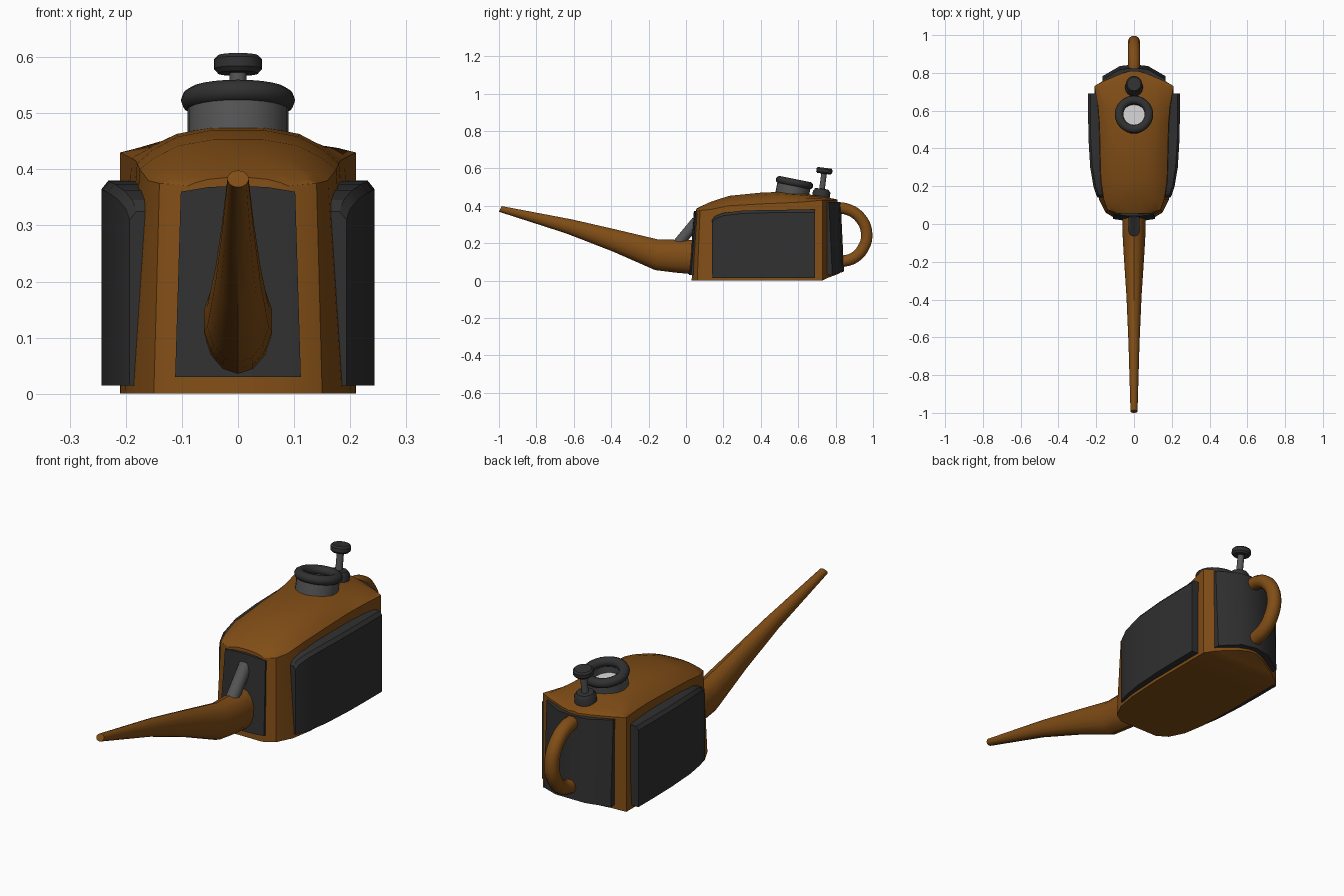
import bpy, bmesh, math
from mathutils import Vector, Matrix

if "Cube" in bpy.data.objects:
    bpy.data.objects.remove(bpy.data.objects["Cube"])


def material(name, rgb):
    m = bpy.data.materials.new(name)
    m.diffuse_color = (*rgb, 1)
    m.use_nodes = True
    m.node_tree.nodes["Principled BSDF"].inputs["Base Color"].default_value = m.diffuse_color
    return m


ORANGE = material("orange", (0.22, 0.075, 0.008))
DARK = material("dark", (0.03, 0.03, 0.03))
GREY = material("dark_grey", (0.09, 0.09, 0.09))
LIGHT = material("light_grey", (0.6, 0.6, 0.6))


def finish(bm, name, mat, angle=30, matrix=Matrix()):
    bmesh.ops.recalc_face_normals(bm, faces=bm.faces)
    mesh = bpy.data.meshes.new(name)
    bm.to_mesh(mesh)
    bm.free()
    ob = bpy.data.objects.new(name, mesh)
    ob.matrix_world = matrix
    bpy.context.collection.objects.link(ob)
    mesh.materials.append(mat)
    bpy.ops.object.select_all(action='DESELECT')
    ob.select_set(True)
    bpy.context.view_layer.objects.active = ob
    bpy.ops.object.shade_smooth_by_angle(angle=math.radians(angle))
    return ob


def loft(name, rings, mat, angle=30):
    """Skin closed rings of equal length, with end caps."""
    bm = bmesh.new()
    vs = [[bm.verts.new(p) for p in r] for r in rings]
    n = len(rings[0])
    for a, b in zip(vs, vs[1:]):
        for i in range(n):
            j = (i + 1) % n
            bm.faces.new((a[i], a[j], b[j], b[i]))
    bm.faces.new(vs[0])
    bm.faces.new(vs[-1])
    return finish(bm, name, mat, angle)


def lathe(name, profile, mat, loc, tilt, seg=24):
    """Spin an (r, z) profile about a tilted axis."""
    bm = bmesh.new()
    vs = [bm.verts.new((r, 0, z)) for r, z in profile]
    es = [bm.edges.new(e) for e in zip(vs, vs[1:])]
    bmesh.ops.spin(bm, geom=vs + es, cent=(0, 0, 0), axis=(0, 0, 1),
                   angle=2 * math.pi, steps=seg)
    bmesh.ops.remove_doubles(bm, verts=bm.verts, dist=1e-4)
    return finish(bm, name, mat, 40, Matrix.Translation(loc) @ Matrix.Rotation(tilt, 4, 'X'))


# Can body: y, top y, bottom half width, top half width, bottom z, shoulder z, ridge z
stations = [
    (.030, .055, .10, .09, 0, .37, .385), (.06, .075, .15, .14, 0, .375, .395),
    (.13, .13, .185, .16, 0, .38, .42), (.23, .23, .202, .175, 0, .40, .453),
    (.40, .40, .21, .18, 0, .41, .47), (.52, .52, .21, .182, 0, .415, .475),
    (.62, .62, .21, .19, 0, .42, .466), (.73, .73, .21, .21, 0, .43, .45),
    (.76, .757, .16, .16, .015, .43, .443), (.805, .795, .07, .07, .032, .43, .437),
    (.82, .81, .02, .02, .038, .43, .433)]
rings = []
for y, yt, wb, wt, zb, zs, zt in stations:
    half = [(wb, y, zb)] + [(wt * f, yt, zs + (zt - zs) * g)
                            for f, g in ((1, 0), (.85, .4), (.6, .8), (.25, 1))]
    rings.append(half + [(-x, a, z) for x, a, z in reversed(half)])
loft("can_body", rings, ORANGE)

# Side panels: y, outer x, top z
side = [(.14, .193, .325), (.155, .200, .345), (.20, .215, .362), (.30, .232, .374),
        (.45, .241, .378), (.58, .243, .379), (.69, .243, .380)]
for s, label in ((1, "right"), (-1, "left")):
    loft(label + "_side_panel",
         [[(s * (xo - .07), y, .015), (s * xo, y, .015), (s * xo, y, zt - .015),
           (s * (xo - .012), y, zt), (s * (xo - .07), y, zt)] for y, xo, zt in side], DARK)

# Front panel, leaning back and narrowing upward
loft("front_panel",
     [[(x, .07, .03), (x, y, .03), (x * .91, y + .025, z), (x * .91, .10, z)]
      for x, y, z in ((-.112, .027, .36), (-.06, .019, .368), (0, .017, .371),
                      (.06, .019, .368), (.112, .027, .36))], DARK)

# Back panel following the bowed rear
loft("back_panel",
     [[(x, y - .05, z), (x, y, z), (x, y - .018, .42), (x, y - .07, .42)]
      for x, y, z in ((-.168, .782, .03), (-.075, .836, .045), (0, .845, .05),
                      (.075, .836, .045), (.168, .782, .03))], DARK)

# Spout: top (y, z), bottom (y, z), half width
spout = [((.06, .218), (.06, .032), .062), ((-.05, .218), (-.06, .043), .062),
         ((-.15, .220), (-.165, .056), .056), ((-.37, .272), (-.39, .155), .041),
         ((-.61, .327), (-.64, .252), .030), ((-.985, .398), (-1.0, .368), .019)]
rings = []
for t, b, w in spout:
    top, bot = Vector((0, *t)), Vector((0, *b))
    mid, up = (top + bot) / 2, (top - bot) / 2
    rings.append([mid + up * math.cos(a) + Vector((w * math.sin(a), 0, 0))
                  for a in (2 * math.pi * i / 14 for i in range(14))])
loft("spout", rings, ORANGE, 35)

# Brace between spout and can front
d = Vector((0, .64, .77))
lathe("spout_brace", [(0, -.04), (.029, -.04), (.029, .15), (0, .15)], GREY,
      (0, -.038, .202), -math.atan2(d.y, d.z), 16)

# Filler neck, rolled rim and inner floor
tilt = -.2
at = (0, .58, .523)
lathe("filler_neck", [(.09, -.09), (.09, 0), (.062, 0), (.062, -.045)], GREY, at, tilt)
lathe("filler_rim", [(.079 + .023 * math.cos(a), .021 * math.sin(a))
                     for a in (2 * math.pi * i / 10 for i in range(11))], DARK, at, tilt)
lathe("filler_floor", [(0, -.045), (.062, -.045)], LIGHT, at, tilt)

# Plunger with collar, stem and knob
at = (0, .722, .45)
lathe("plunger_collar", [(0, -.02), (.047, -.02), (.047, .025), (.036, .04), (0, .043)],
      DARK, at, -.13)
lathe("plunger_stem", [(0, 0), (.015, 0), (.015, .13), (0, .13)], GREY, at, -.13, 12)
lathe("plunger_knob", [(0, .122), (.036, .122), (.043, .13), (.043, .147),
                       (.036, .154), (0, .154)], DARK, at, -.13)

# Handle tube
cu = bpy.data.curves.new("handle", 'CURVE')
cu.dimensions = '3D'
cu.bevel_depth = .032
cu.bevel_resolution = 3
cu.resolution_u = 5
cu.use_fill_caps = True
pts = [(.79, .387), (.86, .382), (.932, .335), (.966, .25), (.945, .17), (.895, .12), (.825, .10)]
sp = cu.splines.new('BEZIER')
sp.bezier_points.add(len(pts) - 1)
for p, (y, z) in zip(sp.bezier_points, pts):
    p.co = (0, y, z)
    p.handle_left_type = p.handle_right_type = 'AUTO'
cu.materials.append(ORANGE)
handle = bpy.data.objects.new("handle", cu)
bpy.context.collection.objects.link(handle)
